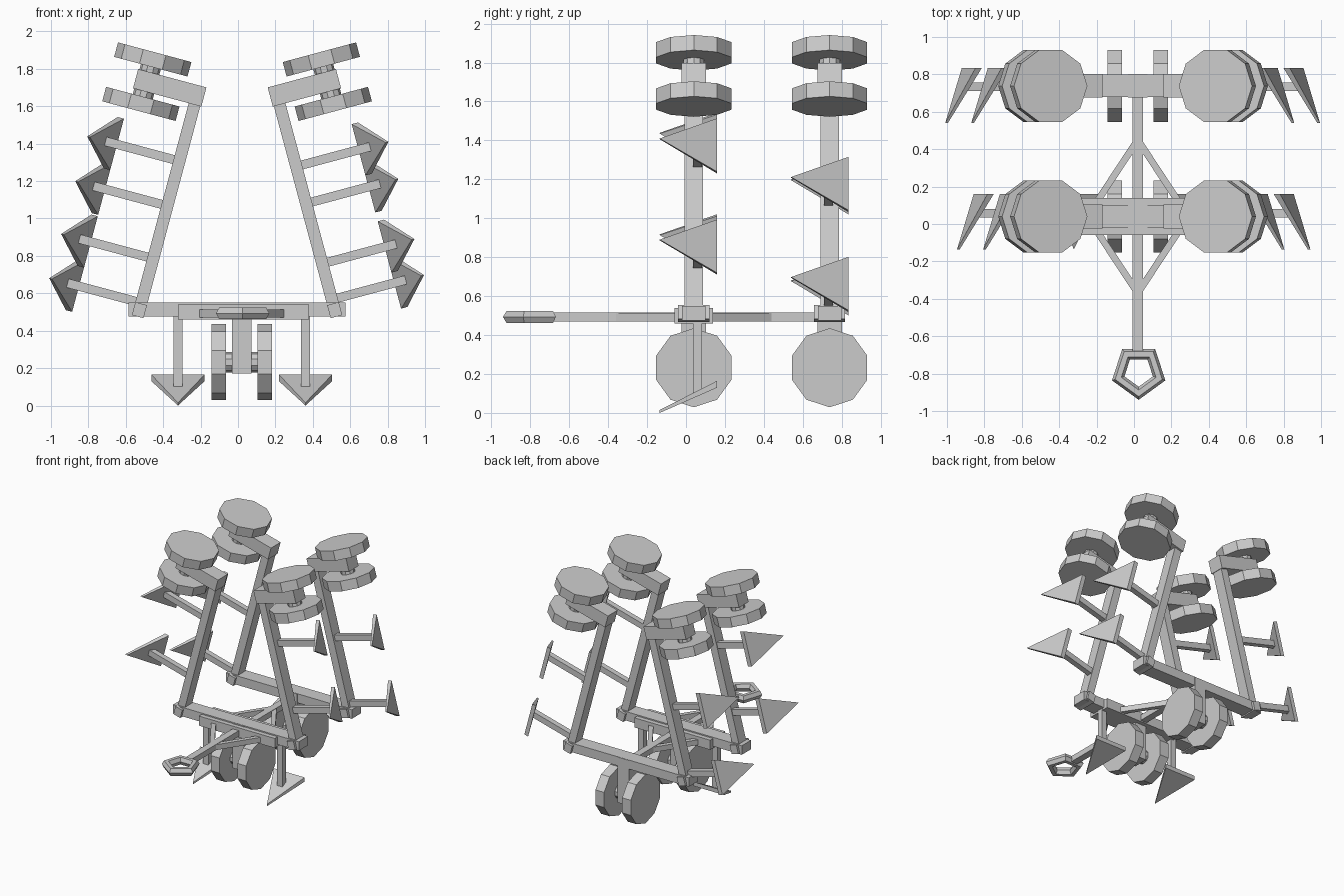
import bpy, bmesh
from math import radians, pi, hypot, atan2
from mathutils import Matrix, Vector

if "Cube" in bpy.data.objects:
    bpy.data.objects.remove(bpy.data.objects["Cube"])

HUB_Z = 0.51              # height of the toolbars and fold hinges
FRONT_Y, REAR_Y = 0.04, 0.738
CX = 0.02                 # centre line of the carrier frame


def finish(name, bm, m):
    bm.transform(m)
    bmesh.ops.recalc_face_normals(bm, faces=bm.faces[:])
    mesh = bpy.data.meshes.new(name)
    bm.to_mesh(mesh)
    bm.free()
    ob = bpy.data.objects.new(name, mesh)
    bpy.context.collection.objects.link(ob)
    return ob


def box(name, lo, hi, m=Matrix()):
    bm = bmesh.new()
    bmesh.ops.create_cube(bm, size=1)
    lo, hi = Vector(lo), Vector(hi)
    bm.transform(Matrix.Translation((lo + hi) / 2) @ Matrix.Diagonal((*(hi - lo), 1)))
    return finish(name, bm, m)


def disc(name, centre, radius, width, m):
    # ten-sided drum with its axis along local x and corners at +-y
    bm = bmesh.new()
    bmesh.ops.create_cone(bm, cap_ends=True, segments=10, radius1=radius,
                          radius2=radius, depth=width)
    bm.transform(Matrix.Rotation(pi / 2, 4, 'Z'))
    bm.transform(Matrix.Translation(centre) @ Matrix.Rotation(pi / 2, 4, 'Y'))
    return finish(name, bm, m)


def wheel_pair(prefix, a, y, m):
    box(prefix + "_wheel_post", (a - .053, y - .063, -.34), (a + .053, y + .063, .038), m)
    disc(prefix + "_axle", (a, y, -.278), .055, .20, m)
    for i, s in enumerate((-1, 1)):
        disc(f"{prefix}_wheel_{i}", (a + s * .123, y, -.278), .203, .08, m)


def tine(prefix, a, y, m):
    # upright shank and forward-pointing triangular sweep blade
    box(prefix + "_shank", (a - .024, y - .023, -.41), (a + .024, y + .023, 0), m)
    bm = bmesh.new()
    profile = [(0, -.193, -.51, .015), (.142, .102, -.38, .035), (-.142, .102, -.38, .035)]
    low = [bm.verts.new((a + x, y + dy, z)) for x, dy, z, t in profile]
    top = [bm.verts.new((a + x, y + dy, z + t)) for x, dy, z, t in profile]
    bm.faces.new(low)
    bm.faces.new(top)
    for i in range(3):
        j = (i + 1) % 3
        bm.faces.new((low[i], low[j], top[j], top[i]))
    finish(prefix + "_sweep", bm, m)


# Centre section: cross beams, wheels, clamp box and two tines
centre = Matrix.Translation((CX, 0, HUB_Z))
for row, y in (("front", FRONT_Y), ("rear", REAR_Y)):
    box(row + "_beam", (-.585, y - .06, .475), (.575, y + .06, .55))
    wheel_pair("centre_" + row, 0, y, centre)
box("front_tool_carrier", (-.32, FRONT_Y - .098, .46), (.38, FRONT_Y + .098, .54))
for i, x in enumerate((-.341, .341)):
    tine(f"centre_{i}", x, FRONT_Y + .018, centre)

# Folded wings: each row has a bar, hinge, end wheels and two tines
layout = {
    "left": (-1, {"front": (.825, .285), "rear": (.577, .04)}),
    "right": (1, {"front": (.795, .257), "rear": (.59, .058)}),
}
for side, (sg, rows) in layout.items():
    m = Matrix.Translation((-.005 + sg * .522, 0, HUB_Z)) @ Matrix.Rotation(radians(-105 * sg), 4, 'Y')
    for row, y in (("front", FRONT_Y), ("rear", REAR_Y)):
        name = f"{side}_{row}"
        ends = sorted((sg * -.03, sg * 1.17))
        box(name + "_wing_bar", (ends[0], y - .047, -.032), (ends[1], y + .047, .032), m)
        box(name + "_hinge", (-.036, y - .08, -.032), (.036, y + .08, .032), m)
        wheel_pair(name, sg * 1.19, y, m)
        for i, s in enumerate(rows[row]):
            tine(f"{name}_{i}", sg * s, y + (.018 if row == "front" else -.005), m)

# Drawbar with four diagonal braces
box("drawbar", (CX - .029, -.68, .47), (CX + .029, REAR_Y, .517))
for i, (s, y_end) in enumerate(((-1, -.37), (1, -.37), (-1, .45), (1, .45))):
    p, q = Vector((CX, y_end, .492)), Vector((CX + s * .27, FRONT_Y, .492))
    d = q - p
    m = Matrix.Translation(p) @ Matrix.Rotation(atan2(d.y, d.x), 4, 'Z')
    box(f"drawbar_brace_{i}", (0, -.018, -.022), (hypot(d.x, d.y), .018, .022), m)

# Five-sided hitch ring
bpy.ops.mesh.primitive_torus_add(major_segments=5, minor_segments=6, major_radius=.115,
                                 minor_radius=.035, location=(CX + .005, -.79, .493),
                                 rotation=(0, 0, -pi / 2))
bpy.context.object.name = "hitch_ring"
